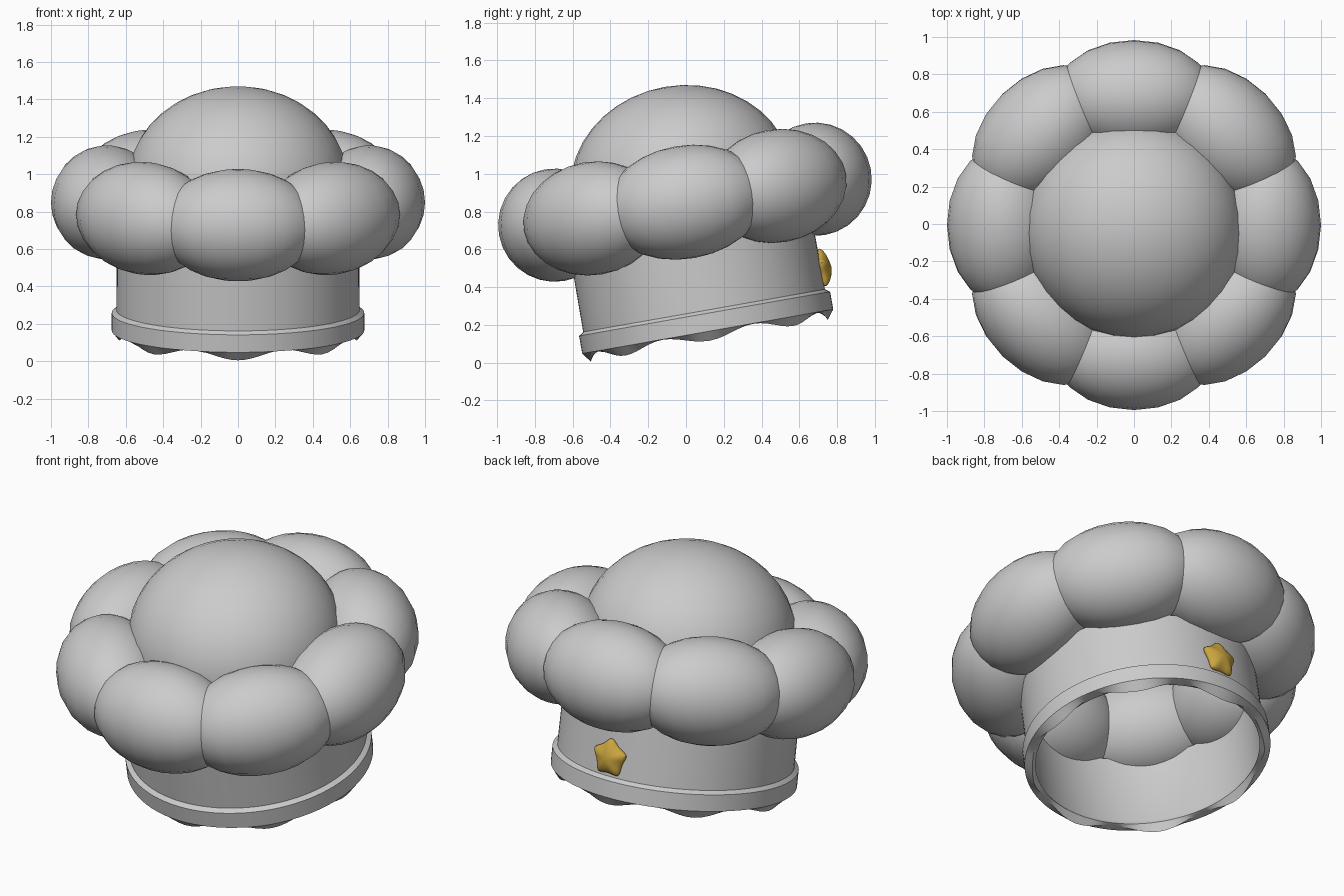
import bpy, bmesh
from math import sin, cos, pi, radians
from mathutils import Matrix

if "Cube" in bpy.data.objects:
    bpy.data.objects.remove(bpy.data.objects["Cube"])

# The whole hat leans towards the front by ten degrees
TILT = Matrix.Translation((0, 0.115, 0.165)) @ Matrix.Rotation(radians(10), 4, 'X')


def finish(bm, name, local=Matrix(), angle=40):
    bmesh.ops.recalc_face_normals(bm, faces=bm.faces)
    mesh = bpy.data.meshes.new(name)
    bm.to_mesh(mesh)
    bm.free()
    ob = bpy.data.objects.new(name, mesh)
    bpy.context.collection.objects.link(ob)
    ob.matrix_world = TILT @ local
    bpy.ops.object.select_all(action='DESELECT')
    ob.select_set(True)
    bpy.context.view_layer.objects.active = ob
    bpy.ops.object.shade_smooth_by_angle(angle=radians(angle))
    return ob


# Headband: lathed closed profile with a raised rim and a scalloped lower edge
PROFILE = [(0.648, 0.46), (0.65, 0.112), (0.675, 0.095), (0.675, 0.0),
           (0.637, None), (0.615, 0.0), (0.63, 0.03), (0.63, 0.46)]
SEG = 96
bm = bmesh.new()
rings = []
for i in range(SEG):
    a = 2 * pi * i / SEG
    hem = -0.026 - 0.024 * cos(8 * a)
    rings.append([bm.verts.new((r * cos(a), r * sin(a), hem if z is None else z))
                  for r, z in PROFILE])
n = len(PROFILE)
for i in range(SEG):
    p, q = rings[i], rings[(i + 1) % SEG]
    for j in range(n):
        k = (j + 1) % n
        bm.faces.new((p[j], q[j], q[k], p[k]))
finish(bm, "headband", angle=30)

# Eight puffs in a ring
for i in range(8):
    bm = bmesh.new()
    bmesh.ops.create_uvsphere(bm, u_segments=20, v_segments=14, radius=1)
    bmesh.ops.scale(bm, vec=(0.30, 0.43, 0.30), verts=bm.verts)
    local = (Matrix.Rotation(i * pi / 4, 4, 'Z')
             @ Matrix.Translation((0.70, 0, 0.695)))
    finish(bm, f"puff_{i + 1}", local)

# Crown: upper half of a flattened sphere, open underneath
bm = bmesh.new()
bmesh.ops.create_uvsphere(bm, u_segments=32, v_segments=20, radius=1)
bmesh.ops.delete(bm, geom=[v for v in bm.verts if v.co.z < -0.01], context='VERTS')
bmesh.ops.scale(bm, vec=(0.59, 0.59, 0.515), verts=bm.verts)
finish(bm, "crown", Matrix.Translation((0, 0, 0.80)))

# Puffy gold star on the back of the band
bm = bmesh.new()
outline = []
for i in range(10):
    r = 0.138 if i % 2 == 0 else 0.078
    a = pi / 2 + i * pi / 5
    outline.append((r * cos(a), r * sin(a)))
front = [bm.verts.new((x, 0.012, z)) for x, z in outline]
back = [bm.verts.new((x, -0.02, z)) for x, z in outline]
mid_f = bm.verts.new((0, 0.06, 0))
mid_b = bm.verts.new((0, -0.03, 0))
for i in range(10):
    k = (i + 1) % 10
    bm.faces.new((front[i], front[k], mid_f))
    bm.faces.new((back[k], back[i], mid_b))
    bm.faces.new((front[k], front[i], back[i], back[k]))
star = finish(bm, "star_badge", Matrix.Translation((0, 0.66, 0.22)), 60)
sub = star.modifiers.new("soften", 'SUBSURF')
sub.levels = sub.render_levels = 2
gold = bpy.data.materials.new("gold")
gold.diffuse_color = (0.6, 0.38, 0.05, 1)
gold.use_nodes = True
gold.node_tree.nodes["Principled BSDF"].inputs["Base Color"].default_value = gold.diffuse_color
star.data.materials.append(gold)
